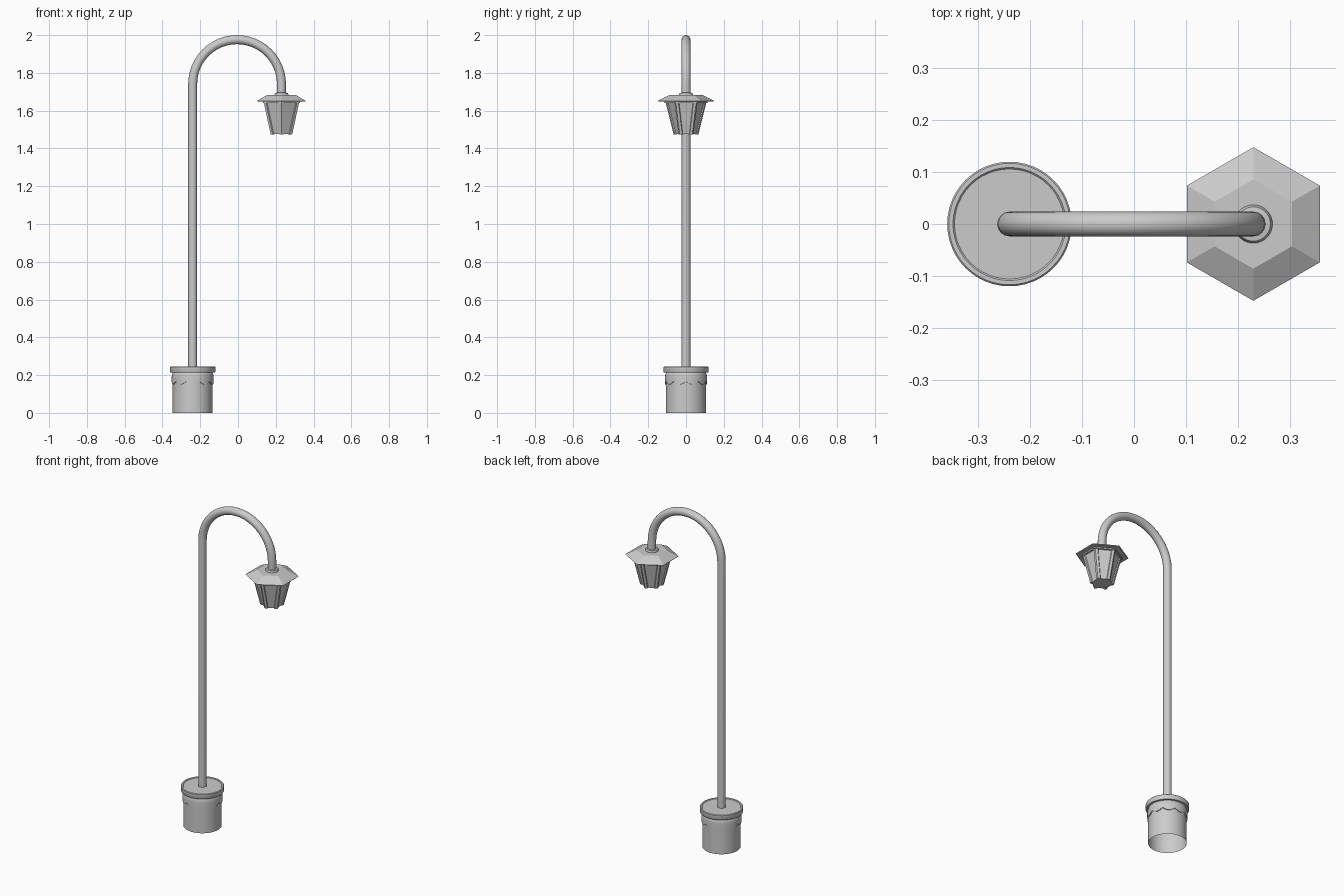
import bpy, bmesh
from math import pi, sin, cos, radians

if "Cube" in bpy.data.objects:
    bpy.data.objects.remove(bpy.data.objects["Cube"])

POLE_X, LAMP_X = -0.24, 0.23


def finish(name, bm, x, smooth=True):
    bm.normal_update()
    me = bpy.data.meshes.new(name)
    bm.to_mesh(me)
    bm.free()
    ob = bpy.data.objects.new(name, me)
    ob.location.x = x
    bpy.context.collection.objects.link(ob)
    if smooth:
        bpy.ops.object.select_all(action='DESELECT')
        bpy.context.view_layer.objects.active = ob
        ob.select_set(True)
        bpy.ops.object.shade_smooth_by_angle(angle=radians(35))
    return ob


def lathe(name, profile, x, n=48, smooth=True, start=0.0, wave=None):
    """Revolve (radius, z) points; radius 0 closes with a pole vertex."""
    bm = bmesh.new()
    rings = []
    for i, (r, z) in enumerate(profile):
        if r == 0:
            rings.append([bm.verts.new((0, 0, z))] * n)
            continue
        ring = []
        for k in range(n):
            a = start + 2 * pi * k / n
            dz = wave(i, a) if wave else 0
            ring.append(bm.verts.new((r * cos(a), r * sin(a), z + dz)))
        rings.append(ring)
    for lo, hi in zip(rings, rings[1:]):
        for k in range(n):
            j = (k + 1) % n
            bm.faces.new(list(dict.fromkeys((lo[k], lo[j], hi[j], hi[k]))))
    return finish(name, bm, x, smooth)


# Base drum, open underneath
lathe("base_drum", [(0.106, 0), (0.106, 0.22)], POLE_X)

# Base cap with a slim raised rim
lathe("base_cap", [(0.104, 0.214), (0.118, 0.214), (0.12, 0.217), (0.12, 0.242),
                   (0.117, 0.245), (0.109, 0.245), (0.106, 0.242), (0, 0.242)], POLE_X)

# Scalloped collar hanging under the cap
lathe("scalloped_collar",
      [(0.105, 0.159), (0.111, 0.159), (0.111, 0.185), (0.1105, 0.197), (0.108, 0.207), (0.105, 0.212)],
      POLE_X, n=100,
      wave=lambda i, a: 0.016 * (0.5 - abs(sin(5 * a))) if i < 2 else 0)

# Pole with hooked arm
R, CZ = 0.235, 1.741
path = [(POLE_X, 0.235)]
path += [(-0.005 - R * cos(pi * k / 24), CZ + R * sin(pi * k / 24)) for k in range(25)]
path.append((LAMP_X, 1.68))
cu = bpy.data.curves.new("pole", 'CURVE')
cu.dimensions = '3D'
cu.bevel_depth = 0.0238
cu.bevel_resolution = 6
cu.use_fill_caps = True
sp = cu.splines.new('POLY')
sp.points.add(len(path) - 1)
for p, (x, z) in zip(sp.points, path):
    p.co = (x, 0, z, 1)
sp.use_smooth = True
bpy.context.collection.objects.link(bpy.data.objects.new("pole", cu))

# Lamp collar where the arm meets the roof
lathe("lamp_collar", [(0.037, 1.678), (0.037, 1.686), (0.033, 1.694), (0.02, 1.696)], LAMP_X, n=32)

# Hexagonal roof with a thin eave
HEX = pi / 2
lathe("lamp_roof", [(0, 1.65), (0.144, 1.648), (0.148, 1.652), (0.086, 1.684), (0, 1.684)],
      LAMP_X, n=6, smooth=False, start=HEX)

# Stepped hexagonal ring under the roof
lathe("roof_ring", [(0.09, 1.641), (0.114, 1.641), (0.114, 1.65)],
      LAMP_X, n=6, smooth=False, start=HEX)

# Tapered glass lantern
TOP, BOT = (0.103, 1.65), (0.060, 1.477)
lathe("lantern_glass", [(0, BOT[1]), BOT, TOP, (0, TOP[1])],
      LAMP_X, n=6, smooth=False, start=HEX)

# Bars along the six lantern edges, folded round each corner
bm = bmesh.new()
for k in range(6):
    a = HEX + k * pi / 3
    ends = []
    for (r, z), w in ((BOT, 0.013), (TOP, 0.014)):
        ring = []
        for outer in (r + 0.006, r - 0.006):
            tip = (outer * cos(a), outer * sin(a))
            legs = []
            for s in (-1, 1):
                d = a + s * 2 * pi / 3
                legs.append((tip[0] + w * cos(d), tip[1] + w * sin(d)))
            loop = [legs[0], tip, legs[1]]
            ring += loop if outer > r else loop[::-1]
        ends.append([bm.verts.new((x, y, z - 0.002)) for x, y in ring])
    lo, hi = ends
    for i in range(6):
        j = (i + 1) % 6
        bm.faces.new((lo[i], lo[j], hi[j], hi[i]))
    bm.faces.new(lo[::-1])
    bm.faces.new(hi)
bmesh.ops.recalc_face_normals(bm, faces=bm.faces)
finish("lantern_bars", bm, LAMP_X, smooth=False)
